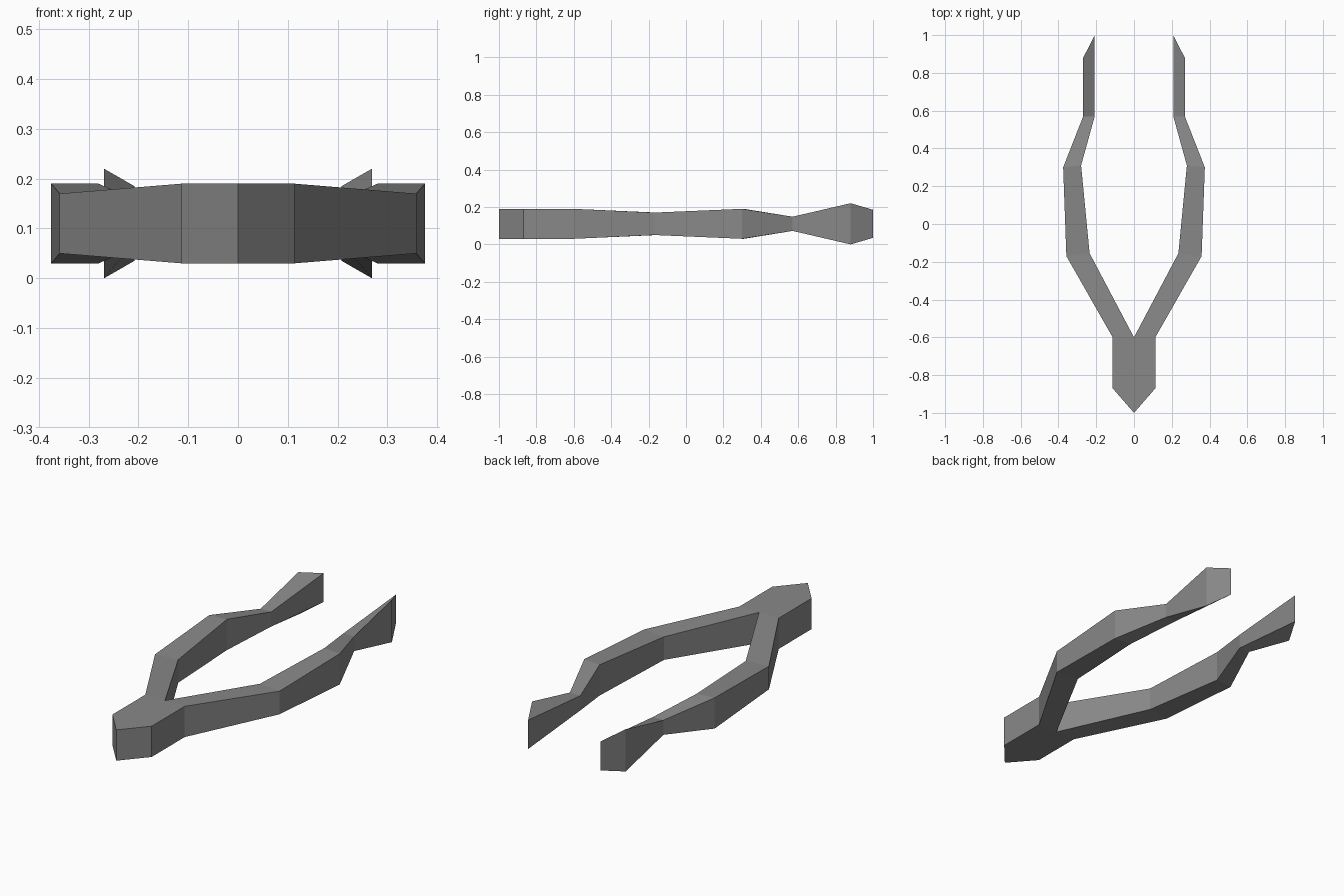
import bpy, bmesh

if "Cube" in bpy.data.objects:
    bpy.data.objects.remove(bpy.data.objects["Cube"])

# one flat grey for the whole tool
steel = bpy.data.materials.new("steel grey")
steel.diffuse_color = (0.25, 0.25, 0.25, 1)
steel.use_nodes = True
steel.node_tree.nodes["Principled BSDF"].inputs["Base Color"].default_value = steel.diffuse_color

# cross-sections from the joined end to the gripping tip:
# inner (x, y), inner half height, outer (x, y), outer half height
MID = 0.11
sections = [
    ((0.0, -1.0), 0.08, (0.113, -0.87), 0.08),
    ((0.0, -0.60), 0.08, (0.113, -0.60), 0.08),
    ((0.235, -0.155), 0.06, (0.358, -0.17), 0.06),
    ((0.28, 0.31), 0.08, (0.375, 0.30), 0.08),
    ((0.208, 0.57), 0.038, (0.269, 0.57), 0.038),
    ((0.208, 1.0), 0.075, (0.269, 0.88), 0.11),
]

bm = bmesh.new()
rings = []
for (ix, iy), ih, (ox, oy), oh in sections:
    rings.append([bm.verts.new(p) for p in (
        (ix, iy, MID - ih), (ox, oy, MID - oh),
        (ox, oy, MID + oh), (ix, iy, MID + ih))])

# skin between sections, leaving the joined end open on the mirror plane
for i, (a, b) in enumerate(zip(rings, rings[1:])):
    for k in range(4):
        if i == 0 and k == 3:
            continue
        n = (k + 1) % 4
        bm.faces.new((a[k], a[n], b[n], b[k]))
bm.faces.new(rings[0][::-1])   # slanted rear face
bm.faces.new(rings[-1])        # slanted tip face
bmesh.ops.recalc_face_normals(bm, faces=bm.faces[:])
# normals must point outwards: check with the top of the joined end
top = max(bm.faces, key=lambda f: abs(f.normal.z) + f.calc_center_median().z)
if top.normal.z < 0:
    bmesh.ops.reverse_faces(bm, faces=bm.faces[:])

mesh = bpy.data.meshes.new("tweezers")
bm.to_mesh(mesh)
bm.free()
mesh.materials.append(steel)
tweezers = bpy.data.objects.new("tweezers", mesh)
bpy.context.collection.objects.link(tweezers)

# second arm
mirror = tweezers.modifiers.new("second arm", 'MIRROR')
mirror.use_axis = (True, False, False)
mirror.use_mirror_merge = True
mirror.merge_threshold = 0.0005
